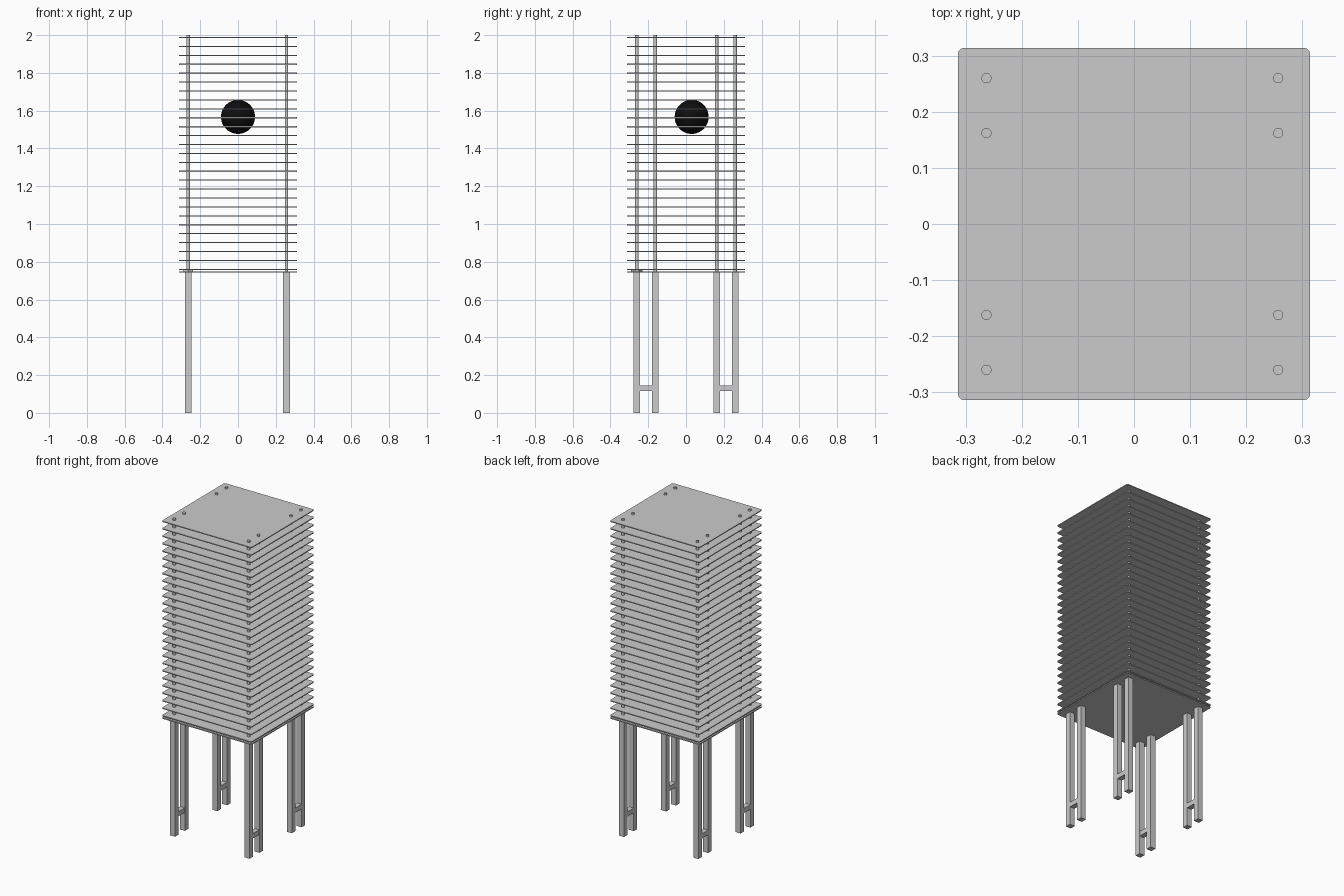
import bpy, bmesh
from math import cos, sin, pi

if "Cube" in bpy.data.objects:
    bpy.data.objects.remove(bpy.data.objects["Cube"])

HALF = 0.3135                       # half width of the shelves
XS = (-0.263, 0.257)                # post positions
YS = (-0.26, -0.162, 0.162, 0.26)


def box(name, centre, size):
    bpy.ops.mesh.primitive_cube_add(size=1, location=centre)
    ob = bpy.context.object
    ob.name = name
    ob.scale = size
    return ob


def rod(name, x, y, z0, z1, radius, sides=24):
    bpy.ops.mesh.primitive_cylinder_add(vertices=sides, radius=radius, depth=z1 - z0,
                                        location=(x, y, (z0 + z1) / 2))
    ob = bpy.context.object
    ob.name = name
    bpy.ops.object.shade_smooth_by_angle()
    return ob


def plate(name, z, thick, corner=0.01, steps=5):
    """Square sheet with small rounded corners, z is its underside."""
    bm = bmesh.new()
    c = HALF - corner
    verts = []
    for q, (sx, sy) in enumerate(((1, 1), (-1, 1), (-1, -1), (1, -1))):
        for i in range(steps + 1):
            a = (q + i / steps) * pi / 2
            verts.append(bm.verts.new((sx * c + corner * cos(a), sy * c + corner * sin(a), 0)))
    face = bm.faces.new(verts)
    ext = bmesh.ops.extrude_face_region(bm, geom=[face])
    top = [v for v in ext["geom"] if isinstance(v, bmesh.types.BMVert)]
    bmesh.ops.translate(bm, verts=top, vec=(0, 0, thick))
    bmesh.ops.recalc_face_normals(bm, faces=bm.faces)
    me = bpy.data.meshes.new(name)
    bm.to_mesh(me)
    bm.free()
    ob = bpy.data.objects.new(name, me)
    ob.location.z = z
    bpy.context.collection.objects.link(ob)
    return ob


# Base sheet and the stack of thin shelves
plate("base_plate", 0.742, 0.007)
for i in range(27):
    plate(f"shelf_{i + 1}", 0.757 + i * 0.0472, 0.006)

# Paired square legs, thin rods above them, and low cross bars
for x in XS:
    for y in YS:
        box("leg", (x, y, 0.371), (0.035, 0.035, 0.742))
        rod("support_rod", x, y, 0.742, 2.0, 0.009)
    for y0, y1 in (YS[:2], YS[2:]):
        box("leg_cross_bar", (x, (y0 + y1) / 2, 0.13), (0.033, y1 - y0 - 0.035, 0.03))

# Fixing nut at one front corner
rod("corner_nut", XS[0], YS[0], 0.749, 0.762, 0.03, 6)

# Black ball inside the stack
bpy.ops.mesh.primitive_uv_sphere_add(segments=48, ring_count=24, radius=0.09,
                                     location=(0, 0.03, 1.567))
ball = bpy.context.object
ball.name = "ball"
bpy.ops.object.shade_smooth()
black = bpy.data.materials.new("black")
black.diffuse_color = (0.004, 0.004, 0.004, 1)
black.use_nodes = True
black.node_tree.nodes["Principled BSDF"].inputs["Base Color"].default_value = black.diffuse_color
ball.data.materials.append(black)
